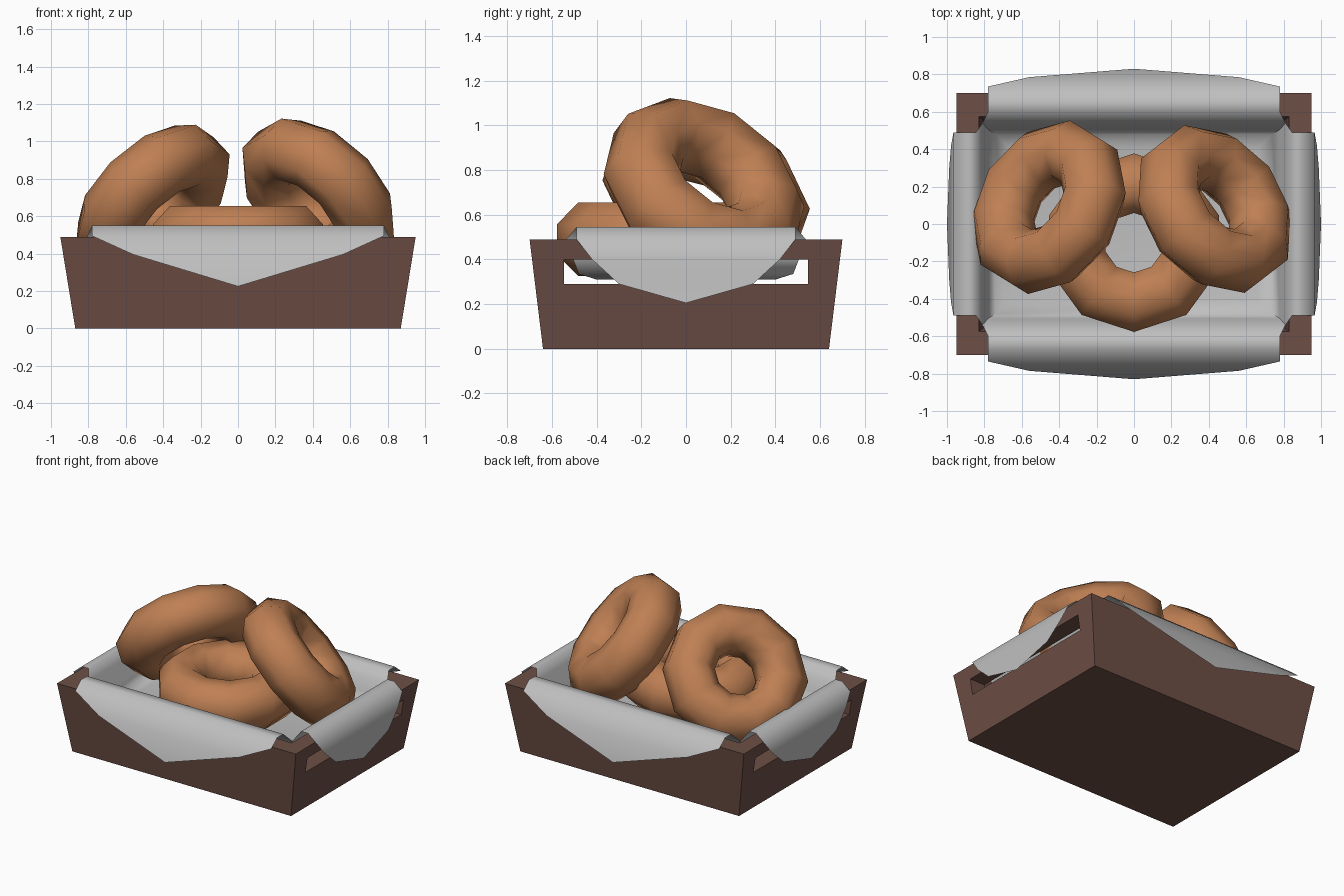
import bpy, bmesh, math
from mathutils import Vector

if "Cube" in bpy.data.objects:
    bpy.data.objects.remove(bpy.data.objects["Cube"])


def material(name, rgb):
    m = bpy.data.materials.new(name)
    m.diffuse_color = (*rgb, 1)
    m.use_nodes = True
    m.node_tree.nodes["Principled BSDF"].inputs["Base Color"].default_value = m.diffuse_color
    return m


BROWN = material("dark brown wood", (0.155, 0.078, 0.060))
DOUGH = material("golden dough", (0.52, 0.215, 0.088))
CLOTH = material("light grey cloth", (0.52, 0.52, 0.52))


def finish(name, bm, mat):
    me = bpy.data.meshes.new(name)
    bm.to_mesh(me)
    bm.free()
    me.materials.append(mat)
    ob = bpy.data.objects.new(name, me)
    bpy.context.collection.objects.link(ob)
    return ob


def select(ob):
    bpy.ops.object.select_all(action='DESELECT')
    ob.select_set(True)
    bpy.context.view_layer.objects.active = ob


def smooth(ob, angle):
    select(ob)
    bpy.ops.object.shade_smooth_by_angle(angle=math.radians(angle))


def flared_box(name, z0, x0, y0, z1, x1, y1):
    """Box from half sizes at the bottom to half sizes at the top."""
    bm = bmesh.new()
    bmesh.ops.create_cube(bm, size=2)
    for v in bm.verts:
        x, y, z = (x0, y0, z0) if v.co.z < 0 else (x1, y1, z1)
        v.co = (math.copysign(x, v.co.x), math.copysign(y, v.co.y), z)
    return finish(name, bm, BROWN)


# Tray: flared box, hollowed, with a handle slot through each end
tray = flared_box("tray", 0, 0.87, 0.64, 0.49, 0.95, 0.70)
hollow = flared_box("hollow_cutter", 0.10, 0.766, 0.526, 0.60, 0.848, 0.587)
slots = flared_box("slot_cutter", 0.29, 1.2, 0.545, 0.40, 1.2, 0.545)
for cutter in (hollow, slots):
    cutter.hide_render = True
    select(tray)
    mod = tray.modifiers.new("cut", 'BOOLEAN')
    mod.operation, mod.solver, mod.object = 'DIFFERENCE', 'EXACT', cutter
    bpy.ops.object.modifier_apply(modifier=mod.name)
    bpy.data.objects.remove(cutter)

# Cloth liner: shallow basin plus four pointed flaps hanging over the rim
bm = bmesh.new()
loops = []
for x, y, z in [(0.66, 0.40, 0.31), (0.74, 0.48, 0.335),
                (0.78, 0.505, 0.40), (0.81, 0.54, 0.485)]:
    loops.append([bm.verts.new((sx * x, sy * y, z))
                  for sx, sy in ((-1, -1), (1, -1), (1, 1), (-1, 1))])
bm.faces.new(loops[0])
for a, b in zip(loops, loops[1:]):
    for i in range(4):
        j = (i + 1) % 4
        bm.faces.new((a[j], a[i], b[i], b[j]))

# flap rows: half width, distance out, height
LONG = [(0.78, 0.60, 0.55), (0.78, 0.67, 0.55), (0.78, 0.735, 0.495),
        (0.56, 0.785, 0.395), (0, 0.83, 0.225)]
SHORT = [(0.49, 0.845, 0.545), (0.49, 0.90, 0.545), (0.49, 0.965, 0.49),
         (0.42, 0.978, 0.40), (0.30, 0.988, 0.29), (0, 1.0, 0.205)]
for i, rows in enumerate((LONG, SHORT, LONG, SHORT)):
    out = Vector(((0, -1, 0), (1, 0, 0), (0, 1, 0), (-1, 0, 0))[i])
    side = Vector((-out.y, out.x, 0))
    left, right = loops[-1][i], loops[-1][(i + 1) % 4]
    for w, d, z in rows:
        base = out * d + Vector((0, 0, z))
        if w:
            l, r = bm.verts.new(base - side * w), bm.verts.new(base + side * w)
            bm.faces.new((right, left, l, r))
            left, right = l, r
        else:
            bm.faces.new((right, left, bm.verts.new(base)))
smooth(finish("cloth_liner", bm, CLOTH), 60)


# Ring pastries: low-poly tori facing along a given direction
def ring(name, centre, normal, R=0.318, r=0.172, n=10, m=8):
    bm = bmesh.new()
    grid = []
    for i in range(n):
        a = 2 * math.pi * (i + 0.5) / n
        row = []
        for k in range(m):
            b = 2 * math.pi * (k + 0.5) / m
            d = R + r * math.cos(b)
            row.append(bm.verts.new((d * math.cos(a), d * math.sin(a),
                                     r * 1.03 * math.sin(b))))
        grid.append(row)
    for i in range(n):
        for k in range(m):
            p, q = grid[i], grid[(i + 1) % n]
            bm.faces.new((p[k], q[k], q[(k + 1) % m], p[(k + 1) % m]))
    ob = finish(name, bm, DOUGH)
    ob.location = centre
    ob.rotation_euler = Vector(normal).to_track_quat('Z', 'Y').to_euler()
    smooth(ob, 60)


ring("front_ring", (0.0, -0.10, 0.49), (0, 0, 1))
ring("right_ring", (0.43, 0.08, 0.71), (0.61, 0.47, 0.63))
ring("left_ring", (-0.455, 0.09, 0.69), (-0.63, 0.39, 0.67))
